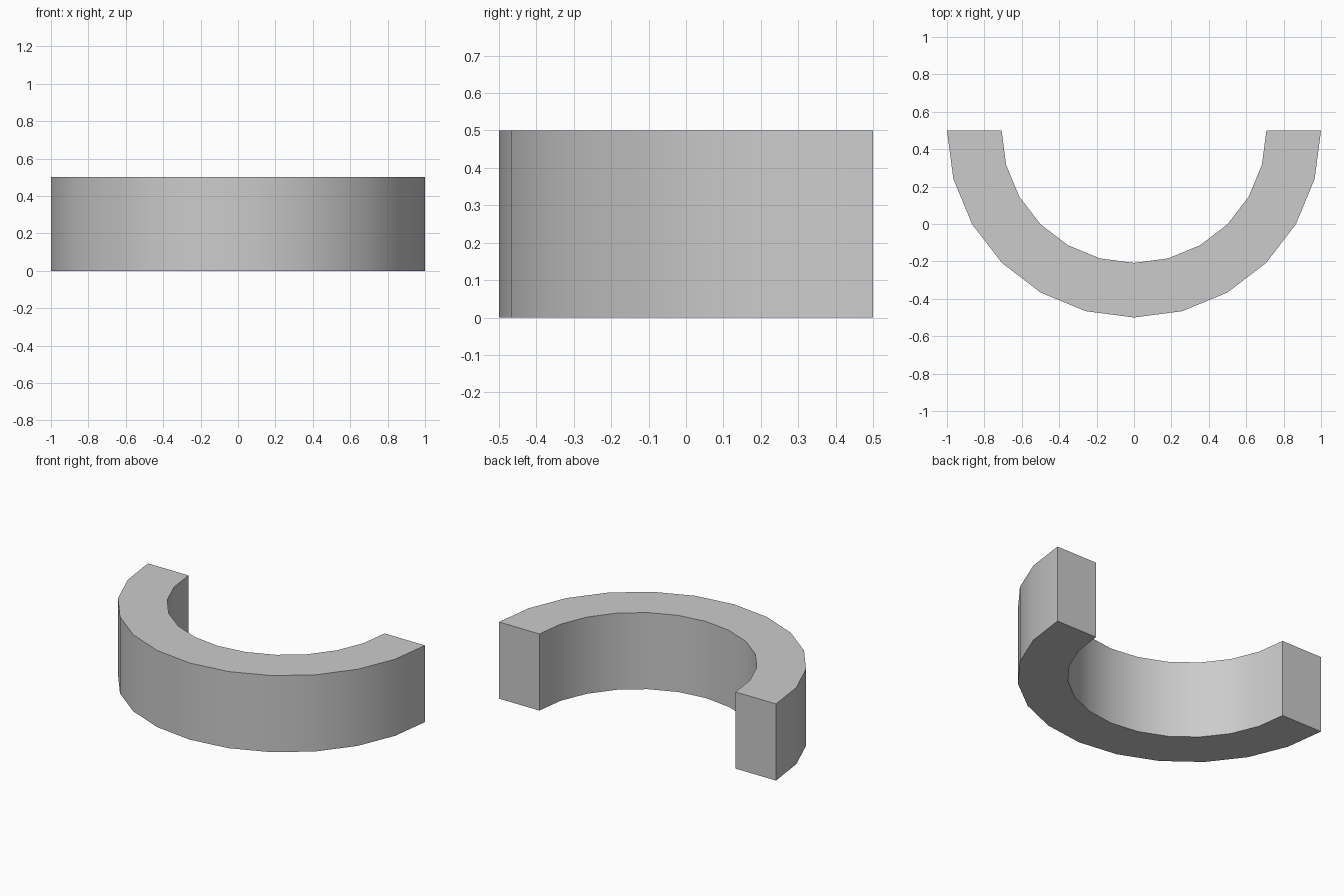
import bpy
import bmesh
import math
from mathutils import Matrix, Vector

cube = bpy.data.objects.get("Cube")
if cube:
    bpy.data.objects.remove(cube, do_unlink=True)

OUTER, INNER, HEIGHT = 1.0, 0.708, 0.5
SEGMENTS = 12
CENTRE = Vector((0, 0.5, 0))

# Plain grey material
grey = bpy.data.materials.new("light grey")
grey.use_nodes = True
colour = (0.6, 0.6, 0.6, 1)
grey.diffuse_color = colour
grey.node_tree.nodes["Principled BSDF"].inputs["Base Color"].default_value = colour

# Half ring: sweep a rectangular section through a half turn around the front
bm = bmesh.new()
section = [bm.verts.new(CENTRE + Vector((x, 0, z)))
           for x, z in ((INNER, 0), (OUTER, 0), (OUTER, HEIGHT), (INNER, HEIGHT))]
start_cap = bm.faces.new(section)
swept = bmesh.ops.spin(bm, geom=[start_cap] + section + list(start_cap.edges),
                       cent=CENTRE, axis=(0, 0, 1), angle=-math.pi,
                       steps=SEGMENTS, use_duplicate=False)

# Close both ends if the sweep left them open
open_edges = [e for e in bm.edges if e.is_boundary]
if open_edges:
    bmesh.ops.holes_fill(bm, edges=open_edges, sides=4)
bmesh.ops.recalc_face_normals(bm, faces=bm.faces)

mesh = bpy.data.meshes.new("half_ring")
bm.to_mesh(mesh)
bm.free()
mesh.materials.append(grey)
ring = bpy.data.objects.new("half_ring", mesh)
bpy.context.collection.objects.link(ring)

# Smooth curved walls, sharp rims and ends
bpy.ops.object.select_all(action="DESELECT")
ring.select_set(True)
bpy.context.view_layer.objects.active = ring
bpy.ops.object.shade_smooth_by_angle(angle=math.radians(30))
